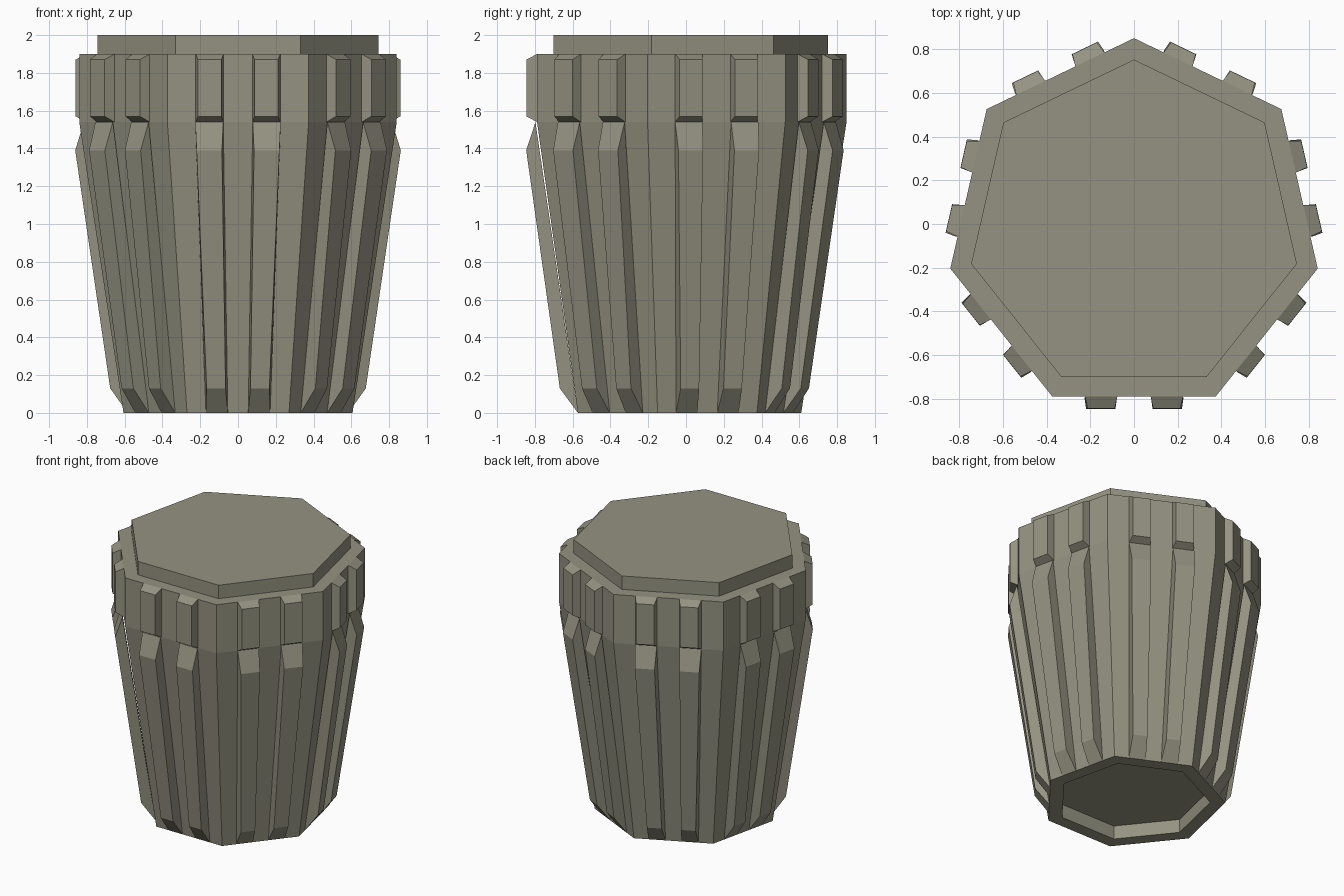
import bpy, bmesh, math

if "Cube" in bpy.data.objects:
    bpy.data.objects.remove(bpy.data.objects["Cube"])

SIDES = 7
APO = math.cos(math.pi / SIDES)
CY = -0.012                      # heptagon centre so the bounding box is centred

mat = bpy.data.materials.new("olive_grey")
mat.diffuse_color = (0.30, 0.29, 0.22, 1)
mat.use_nodes = True
mat.node_tree.nodes["Principled BSDF"].inputs["Base Color"].default_value = mat.diffuse_color


def finish(name, bm):
    bmesh.ops.recalc_face_normals(bm, faces=bm.faces)
    me = bpy.data.meshes.new(name)
    bm.to_mesh(me)
    bm.free()
    me.materials.append(mat)
    ob = bpy.data.objects.new(name, me)
    bpy.context.collection.objects.link(ob)
    return ob


def loft(name, profile, cap_start, cap_end):
    """Heptagonal rings from (radius, z) pairs, a corner pointing to +y."""
    bm = bmesh.new()
    rings = []
    for r, z in profile:
        angs = [math.pi / 2 + 2 * math.pi * i / SIDES for i in range(SIDES)]
        rings.append([bm.verts.new((r * math.cos(a), CY + r * math.sin(a), z)) for a in angs])
    for a, b in zip(rings, rings[1:]):
        for i in range(SIDES):
            j = (i + 1) % SIDES
            bm.faces.new((a[i], a[j], b[j], b[i]))
    if cap_start:
        bm.faces.new(rings[0])
    if cap_end:
        bm.faces.new(rings[-1])
    return finish(name, bm)


def ribs(name, sections):
    """Two ribs on every side; sections = (centre offset, half width, distance out, z)."""
    bm = bmesh.new()
    for i in range(SIDES):
        a = -math.pi / 2 + 2 * math.pi * i / SIDES
        ca, sa = math.cos(a), math.sin(a)
        for side in (-1, 1):
            v = []
            for off, half, out, z in sections:
                for s in (-1, 1):
                    u = side * off + s * half
                    v.append(bm.verts.new((out * ca - u * sa, CY + out * sa + u * ca, z)))
            # base bottom 0,1 / outer bottom 2,3 / outer top 4,5 / base top 6,7
            for f in ((0, 1, 3, 2), (2, 3, 5, 4), (4, 5, 7, 6), (0, 2, 4, 6), (1, 7, 5, 3), (0, 6, 7, 1)):
                bm.faces.new([v[k] for k in f])
    return finish(name, bm)


R0, R1, Z1 = 0.622, 0.862, 1.54
A0, A1 = R0 * APO, R1 * APO

# Tapered body with a recessed underside
loft("body", [(0.52, 0.10), (0.52, 0), (R0, 0), (R1, Z1)], True, False)

# Lid with a raised plate on top
loft("lid", [(R1, Z1), (R1, 1.90), (0.764, 1.90), (0.764, 2.0)], False, True)

# Long ribs running up the body
ribs("body_ribs", [(0.112, 0.058, A0, 0), (0.116, 0.050, 0.656, 0.13),
                   (0.152, 0.067, 0.834, 1.39), (0.152, 0.074, 0.785, Z1)])

# Short grip ribs around the lid
ribs("lid_ribs", [(0.15, 0.074, A1, Z1), (0.15, 0.062, 0.833, 1.57),
                  (0.15, 0.062, 0.833, 1.87), (0.15, 0.074, A1, 1.90)])
